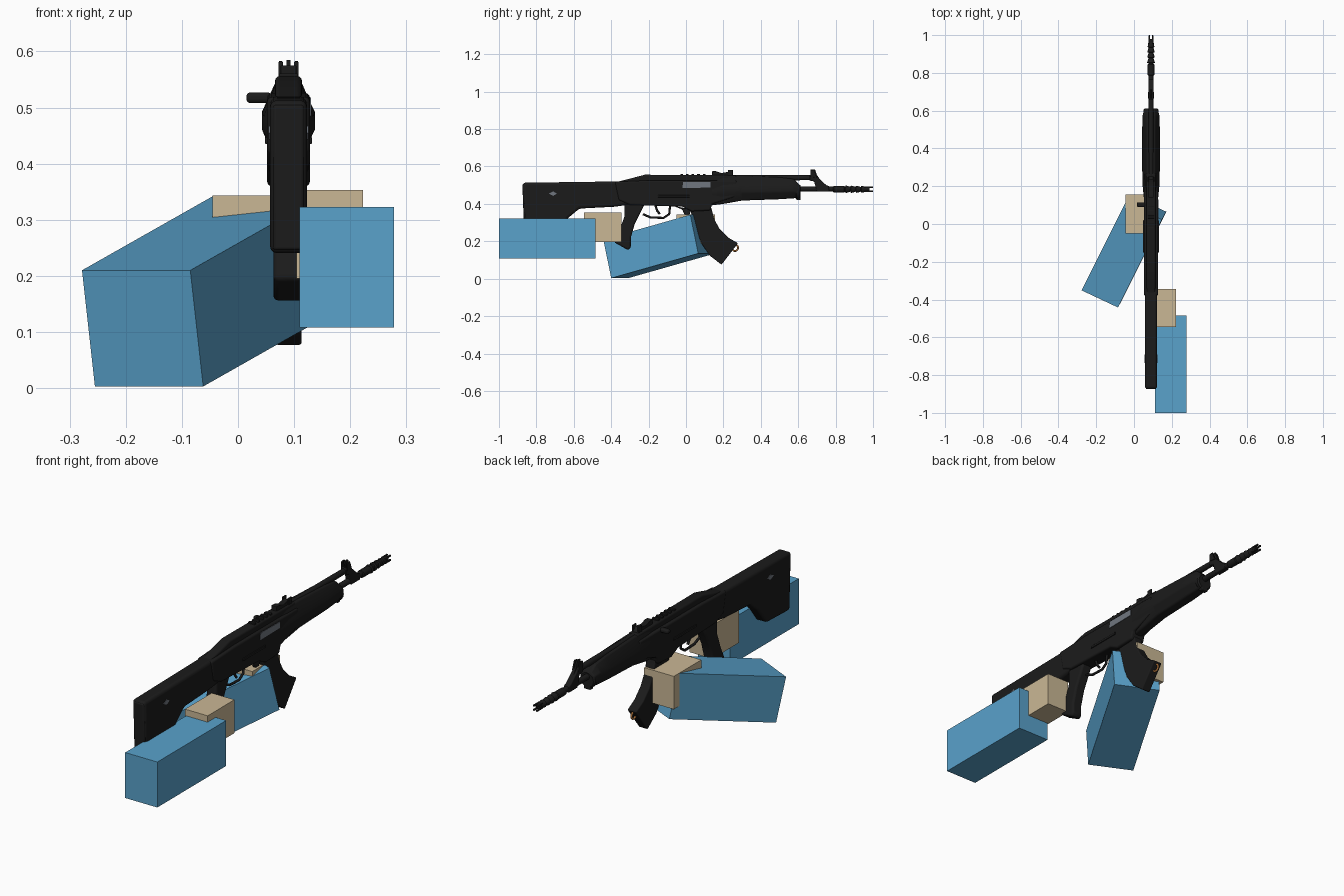
import bpy, bmesh, math
from mathutils import Vector, Matrix

if "Cube" in bpy.data.objects:
    bpy.data.objects.remove(bpy.data.objects["Cube"], do_unlink=True)

CX = 0.09  # centre plane of the rifle


def material(name, rgb):
    m = bpy.data.materials.new(name)
    m.use_nodes = True
    m.diffuse_color = (*rgb, 1)
    m.node_tree.nodes["Principled BSDF"].inputs["Base Color"].default_value = (*rgb, 1)
    return m


BLUE = material("sleeve blue", (0.10, 0.36, 0.60))
TAN = material("hand tan", (0.59, 0.475, 0.30))
BLACK = material("gun black", (0.011, 0.011, 0.011))
STEEL = material("bolt steel", (0.16, 0.18, 0.21))
BRASS = material("brass", (0.40, 0.16, 0.04))


def finish(bm, name, mat, bevel=0.0, smooth=True):
    bmesh.ops.recalc_face_normals(bm, faces=bm.faces)
    me = bpy.data.meshes.new(name)
    bm.to_mesh(me)
    bm.free()
    me.materials.append(mat)
    ob = bpy.data.objects.new(name, me)
    bpy.context.collection.objects.link(ob)
    bpy.ops.object.select_all(action="DESELECT")
    bpy.context.view_layer.objects.active = ob
    ob.select_set(True)
    if bevel:
        mod = ob.modifiers.new("bevel", "BEVEL")
        mod.width, mod.segments, mod.limit_method = bevel, 3, "ANGLE"
    if smooth:
        bpy.ops.object.shade_smooth_by_angle(angle=math.radians(40))
    return ob


def box(name, mat, lo, hi, bevel=0.0):
    lo, hi = Vector(lo), Vector(hi)
    bm = bmesh.new()
    bmesh.ops.create_cube(bm, size=1, matrix=Matrix.Translation((lo + hi) / 2)
                          @ Matrix.Diagonal((*(hi - lo), 1)))
    return finish(bm, name, mat, bevel, bevel > 0)


def prism(name, outline, half, mat=BLACK, bevel=0.006, x=CX):
    """Side outline of (y, z) points, extruded across x."""
    bm = bmesh.new()
    face = bm.faces.new([bm.verts.new((x - half, y, z)) for y, z in outline])
    new = bmesh.ops.extrude_face_region(bm, geom=[face])["geom"]
    bmesh.ops.translate(bm, vec=(2 * half, 0, 0),
                        verts=[v for v in new if isinstance(v, bmesh.types.BMVert)])
    return finish(bm, name, mat, bevel)


def loft(name, sections, mat=BLACK, bevel=0.0):
    """Skin a list of equal rings, capped at both ends."""
    bm = bmesh.new()
    rings = [[bm.verts.new(p) for p in ring] for ring in sections]
    n = len(rings[0])
    for a, b in zip(rings, rings[1:]):
        for i in range(n):
            bm.faces.new((a[i], a[(i + 1) % n], b[(i + 1) % n], b[i]))
    bm.faces.new(rings[0])
    bm.faces.new(rings[-1])
    return finish(bm, name, mat, bevel)


def turned(name, z, profile, mat=BLACK, n=16):
    """Round part along y from (y, radius) pairs."""
    turn = [2 * math.pi * i / n for i in range(n)]
    return loft(name, [[(CX + r * math.cos(t), y, z + r * math.sin(t)) for t in turn]
                       for y, r in profile], mat)


def tube(name, points, radius, mat=BLACK, cyclic=False):
    cu = bpy.data.curves.new(name, "CURVE")
    cu.dimensions, cu.bevel_depth, cu.bevel_resolution = "3D", radius, 2
    sp = cu.splines.new("POLY")
    sp.points.add(len(points) - 1)
    for p, co in zip(sp.points, points):
        p.co = (*co, 1)
    sp.use_cyclic_u = cyclic
    cu.materials.append(mat)
    ob = bpy.data.objects.new(name, cu)
    bpy.context.collection.objects.link(ob)


# Blocky arms and hands
box("rear_arm", BLUE, (0.11, -1.0, 0.108), (0.278, -0.485, 0.323))
box("rear_hand", TAN, (0.104, -0.545, 0.195), (0.223, -0.345, 0.353))
box("front_hand", TAN, (-0.045, -0.05, 0.187), (0.11, 0.155, 0.343))
corner = Vector((-0.085, -0.442, 0.21))
wide, long, deep = Vector((-0.193, 0.091, 0)), Vector((0.233, 0.465, 0.132)), Vector((0.023, 0.042, -0.207))
loft("front_arm", [[corner + s * long + a * wide + b * deep
                    for a, b in ((0, 0), (1, 0), (1, 1), (0, 1))] for s in (0, 1)], BLUE)

# Stock, receiver and top cover
prism("stock", [(-0.873, 0.513), (-0.37, 0.52), (-0.28, 0.515), (-0.28, 0.40), (-0.38, 0.385),
                (-0.57, 0.375), (-0.63, 0.325), (-0.69, 0.245), (-0.86, 0.24)], 0.033, bevel=0.013)
prism("butt_pad", [(-0.875, 0.505), (-0.85, 0.505), (-0.84, 0.25), (-0.865, 0.245)], 0.028)
prism("receiver", [(-0.38, 0.518), (-0.2, 0.526), (0.27, 0.526), (0.27, 0.44), (0.14, 0.40),
                   (0.13, 0.365), (0.03, 0.36), (-0.02, 0.385), (-0.3, 0.395), (-0.36, 0.42)],
      0.038, bevel=0.008)
prism("top_cover", [(-0.38, 0.515), (-0.3, 0.535), (-0.22, 0.556), (0.27, 0.553), (0.27, 0.51)],
      0.024, bevel=0.008)
prism("ejection_port", [(-0.02, 0.485), (-0.015, 0.518), (0.13, 0.516), (0.13, 0.487)],
      0.002, STEEL, 0, CX + 0.038)
for side in (-1, 1):
    prism("sling_button", [(-0.735, 0.455), (-0.71, 0.467), (-0.69, 0.455), (-0.71, 0.443)],
          0.002, STEEL, 0, CX + side * 0.0335)
    box("receiver_rib", BLACK, (CX + side * 0.038 - 0.004, -0.15, 0.435),
        (CX + side * 0.038 + 0.004, 0.02, 0.447), 0.002)
box("charging_handle", BLACK, (0.015, 0.09, 0.508), (0.06, 0.115, 0.527), 0.007)

# Pistol grip, trigger and guard
prism("pistol_grip", [(-0.33, 0.41), (-0.22, 0.40), (-0.245, 0.35), (-0.275, 0.29), (-0.295, 0.22),
                      (-0.295, 0.165), (-0.31, 0.153), (-0.385, 0.195), (-0.355, 0.26),
                      (-0.33, 0.33)], 0.027, bevel=0.013)
tube("trigger_guard", [(CX, y, z) for y, z in ((-0.23, 0.345), (-0.19, 0.328), (-0.12, 0.325),
                                              (-0.09, 0.345), (-0.085, 0.39))], 0.006)
tube("trigger", [(CX, y, z) for y, z in ((-0.165, 0.395), (-0.155, 0.365), (-0.14, 0.345))], 0.006)
prism("magazine_catch", [(-0.07, 0.39), (0.03, 0.37), (0.015, 0.335), (-0.005, 0.335), (-0.02, 0.37)], 0.009)

# Curved magazine with a round at its tip
prism("magazine", [(0.02, 0.38), (0.135, 0.38), (0.15, 0.32), (0.18, 0.265), (0.225, 0.22),
                   (0.278, 0.19), (0.19, 0.075), (0.125, 0.125), (0.085, 0.185), (0.05, 0.265)],
      0.0235, bevel=0.005)
tube("brass_ring", [(CX, 0.262 + 0.017 * math.cos(t * math.pi / 6), 0.165 + 0.017 * math.sin(t * math.pi / 6))
                    for t in range(12)], 0.005, BRASS, True)

# Handguard: eight-sided rings swelling at mid height
rings = []
for y, low, mid, high, w in ((0.12, 0.39, 0.46, 0.535, 0.036), (0.2, 0.40, 0.47, 0.55, 0.044),
                             (0.3, 0.418, 0.475, 0.55, 0.047), (0.5, 0.425, 0.478, 0.542, 0.047),
                             (0.575, 0.43, 0.48, 0.533, 0.044), (0.61, 0.435, 0.475, 0.50, 0.036)):
    half = ((0.5 * w, low), (w, mid - 0.015), (w, mid + 0.015), (0.45 * w, high))
    rings.append([(CX + a, y, z) for a, z in half] + [(CX - a, y, z) for a, z in reversed(half)])
loft("handguard", rings, bevel=0.006)
turned("handguard_cap", 0.465, [(0.585, 0.034), (0.592, 0.04), (0.605, 0.04), (0.612, 0.034)])
box("cap_lug", BLACK, (CX - 0.018, 0.59, 0.42), (CX + 0.018, 0.612, 0.45), 0.004)

# Barrel, gas tube and finned muzzle
turned("barrel", 0.48, [(0.55, 0.014), (0.8, 0.013), (0.98, 0.011)])
turned("gas_tube", 0.54, [(0.25, 0.014), (0.56, 0.014), (0.68, 0.013), (0.69, 0.009)])
brake = [(0.785, 0.013), (0.79, 0.018), (0.845, 0.018)]
for i in range(4):
    y = 0.85 + i * 0.028
    brake += [(y, 0.012), (y + 0.004, 0.021 - i * 0.001), (y + 0.022, 0.015)]
turned("muzzle_brake", 0.478, brake + [(0.965, 0.013)])
for side in (-1, 1):
    for level in (-1, 1):
        x, z = CX + side * 0.008, 0.478 + level * 0.01
        box("muzzle_prong", BLACK, (x - 0.004, 0.955, z - 0.004), (x + 0.004, 1.0, z + 0.004), 0.002)

# Front sight bracket and rear sight
prism("front_sight_base", [(0.66, 0.555), (0.69, 0.555), (0.75, 0.50), (0.765, 0.495), (0.765, 0.465),
                           (0.70, 0.465), (0.685, 0.52), (0.66, 0.525)], 0.014, bevel=0.004)
prism("front_sight_post", [(0.67, 0.545), (0.665, 0.585), (0.69, 0.585), (0.70, 0.555), (0.72, 0.525)],
      0.004, bevel=0.001)
for side in (-1, 1):
    prism("front_sight_ear", [(0.665, 0.545), (0.665, 0.58), (0.685, 0.583), (0.70, 0.54)],
          0.003, bevel=0.001, x=CX + side * 0.014)
    box("rear_sight_ear", BLACK, (CX + side * 0.014 - 0.004, 0.225, 0.55),
        (CX + side * 0.014 + 0.004, 0.25, 0.582), 0.002)
prism("rear_sight_leaf", [(0.14, 0.55), (0.14, 0.575), (0.16, 0.575), (0.19, 0.565), (0.235, 0.573),
                          (0.255, 0.55)], 0.014, bevel=0.002)
for i in range(5):
    y = -0.03 + i * 0.03
    box("cover_rib", BLACK, (CX - 0.017, y, 0.55), (CX + 0.017, y + 0.014, 0.561), 0.002)
